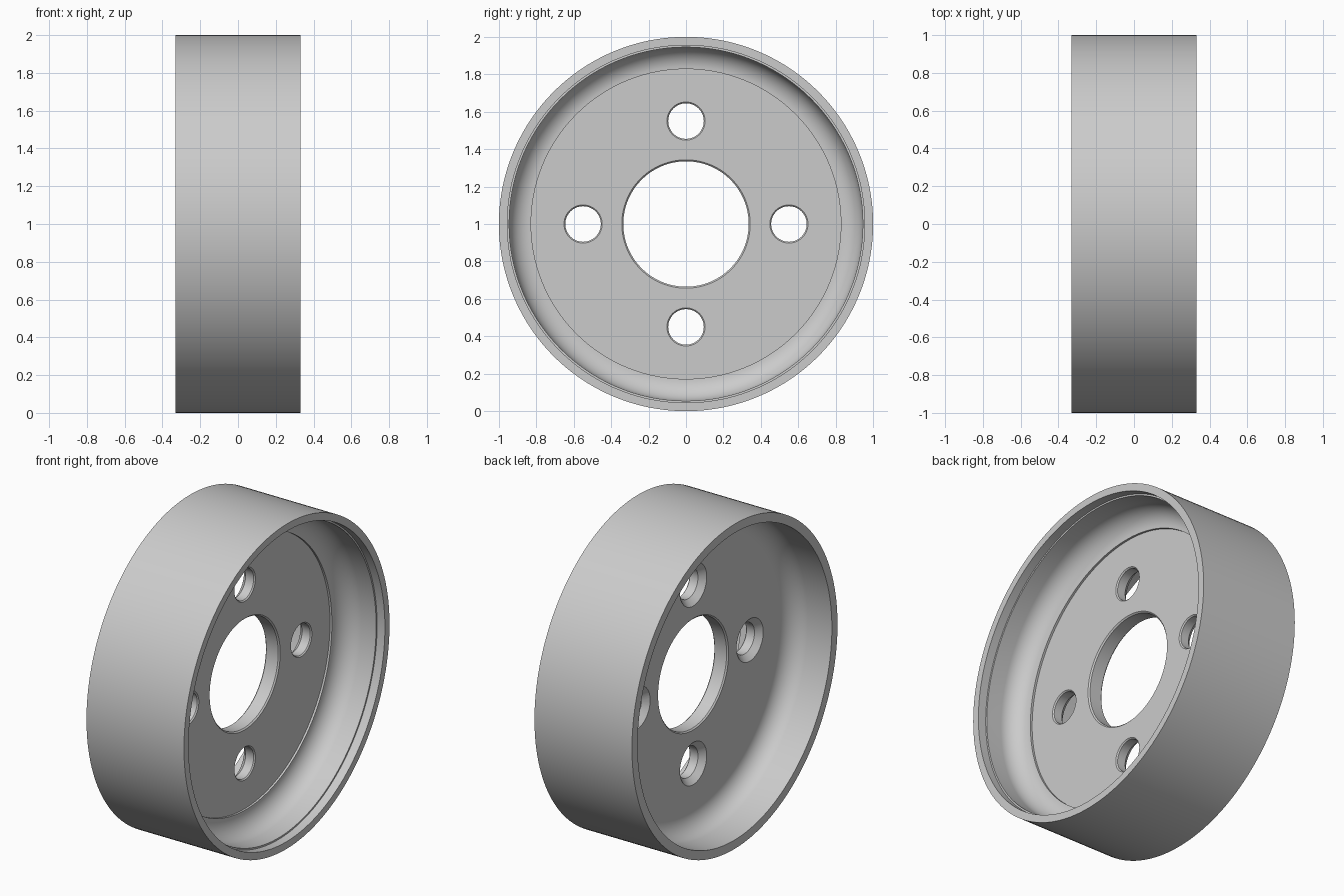
import bpy
import bmesh
from math import sin, cos, pi, radians

cube = bpy.data.objects.get("Cube")
if cube:
    bpy.data.objects.remove(cube)

# Single grey metal colour
metal = bpy.data.materials.new("grey_metal")
metal.use_nodes = True
grey = (0.6, 0.6, 0.6, 1)
metal.diffuse_color = grey
metal.node_tree.nodes["Principled BSDF"].inputs["Base Color"].default_value = grey


def revolve(name, profile, segments, centres):
    """Spin a closed (x, radius) profile about lines parallel to x."""
    bm = bmesh.new()
    for cy, cz in centres:
        rings = []
        for x, r in profile:
            if r == 0:
                rings.append([bm.verts.new((x, cy, cz))] * segments)
            else:
                angles = [2 * pi * i / segments for i in range(segments)]
                rings.append([bm.verts.new((x, cy + r * cos(a), cz + r * sin(a)))
                              for a in angles])
        for k, ring in enumerate(rings):
            nxt = rings[(k + 1) % len(rings)]
            for i in range(segments):
                j = (i + 1) % segments
                corners = list(dict.fromkeys((ring[i], ring[j], nxt[j], nxt[i])))
                if len(corners) > 2:
                    bm.faces.new(corners)
    bmesh.ops.recalc_face_normals(bm, faces=bm.faces)
    mesh = bpy.data.meshes.new(name)
    bm.to_mesh(mesh)
    bm.free()
    mesh.materials.append(metal)
    obj = bpy.data.objects.new(name, mesh)
    bpy.context.collection.objects.link(obj)
    return obj


HALF = 0.332      # half the width of the rim
WALL = 0.945      # inside radius of the rim
FILLET = 0.117    # web to rim fillet
WEB = 0.05        # half the web thickness


def fillet(face_x, side):
    """Quarter arc from the rim wall down to the web."""
    steps = 12
    return [(face_x + side * FILLET * (1 - sin(a)), WALL - FILLET * (1 - cos(a)))
            for a in (pi / 2 * i / steps for i in range(steps + 1))]


# Rim, web and centre bore as one cross-section
profile = [(-HALF, 1), (HALF, 1), (HALF, 0.955), (HALF - 0.053, 0.955),
           (HALF - 0.053, WALL)]
profile += fillet(WEB + 0.01, 1)
recess = WALL - FILLET
profile += [(WEB - 0.003, recess), (WEB - 0.003, 0.343), (WEB - 0.011, 0.335),
            (-WEB + 0.008, 0.335), (-WEB, 0.343)]
profile += reversed(fillet(-WEB, -1))
profile += [(-HALF, WALL)]
wheel = revolve("wheel_rim", profile, 160, [(0, 1)])

# Four bolt holes, countersunk on one side and lightly chamfered on the other
hole = [(0.1, 0), (0.1, 0.108), (0.053, 0.108), (0.04, 0.095),
        (-0.015, 0.095), (-0.06, 0.14), (-0.1, 0.14), (-0.1, 0)]
centres = [(0.55 * cos(a), 1 + 0.55 * sin(a)) for a in (0, pi / 2, pi, 3 * pi / 2)]
cutter = revolve("bolt_hole_cutter", hole, 48, centres)
cutter.hide_render = True

cut = wheel.modifiers.new("bolt_holes", "BOOLEAN")
cut.operation = "DIFFERENCE"
cut.solver = "EXACT"
cut.object = cutter

bpy.ops.object.select_all(action="DESELECT")
wheel.select_set(True)
bpy.context.view_layer.objects.active = wheel
bpy.ops.object.modifier_apply(modifier=cut.name)
bpy.data.objects.remove(cutter)

# Smooth curves with crisp machined edges
bpy.ops.object.shade_smooth_by_angle(angle=radians(30))
weighted = wheel.modifiers.new("even_shading", "WEIGHTED_NORMAL")
weighted.keep_sharp = True
